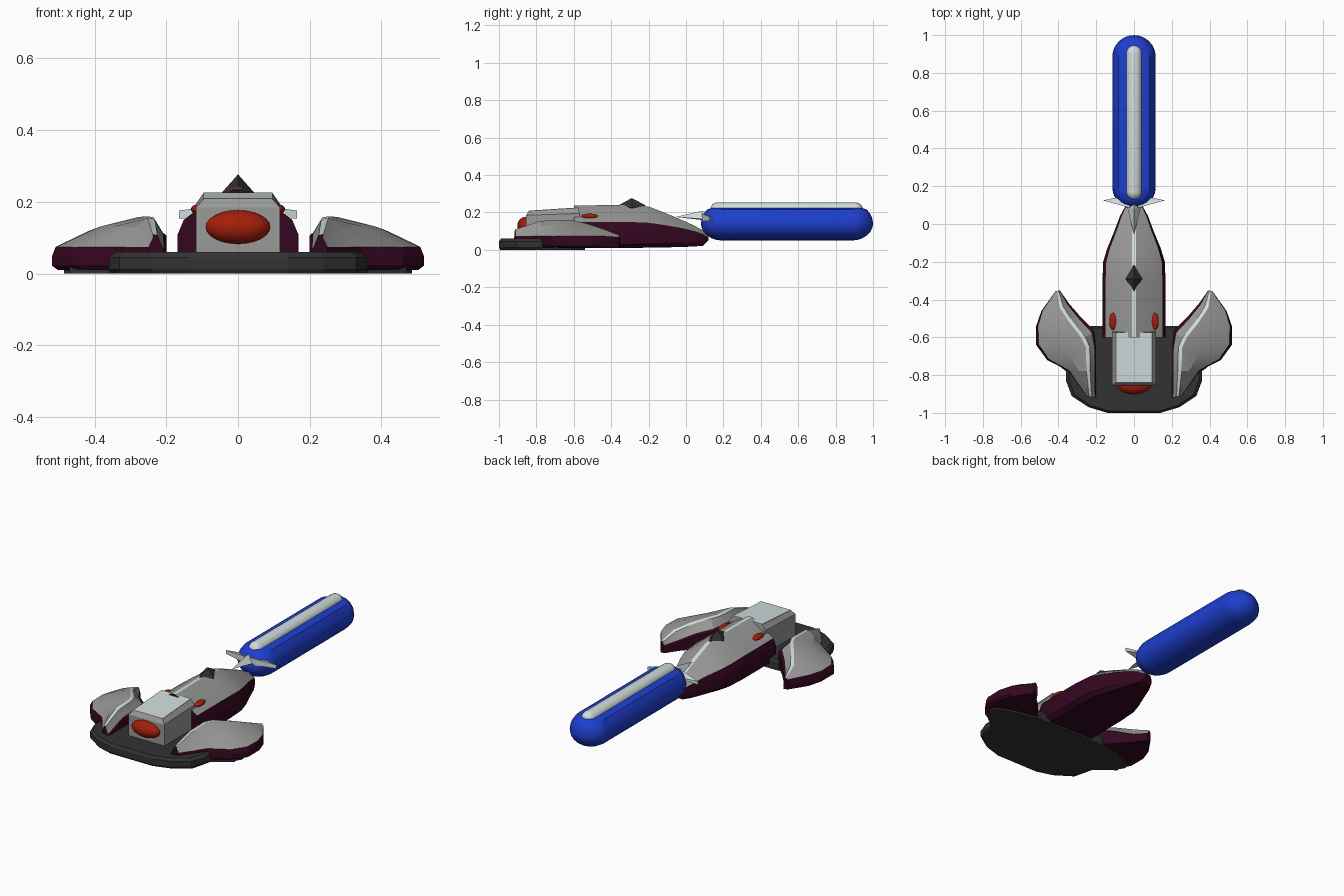
import bpy, bmesh, math
from mathutils import Vector

if "Cube" in bpy.data.objects:
    bpy.data.objects.remove(bpy.data.objects["Cube"])


def material(name, rgb):
    m = bpy.data.materials.new(name)
    m.diffuse_color = (*rgb, 1)
    m.use_nodes = True
    m.node_tree.nodes["Principled BSDF"].inputs["Base Color"].default_value = m.diffuse_color
    return m


LIGHT = material("light grey", (0.64, 0.72, 0.72))
MID = material("mid grey", (0.32, 0.325, 0.31))
MAROON = material("maroon", (0.034, 0.002, 0.014))
DARK = material("dark grey", (0.032, 0.032, 0.032))
BLUE = material("blue", (0.013, 0.048, 0.62))
RED = material("red", (0.37, 0.013, 0.003))


def finish(name, bm, mats, smooth=None):
    bmesh.ops.remove_doubles(bm, verts=bm.verts, dist=0.0002)
    bmesh.ops.recalc_face_normals(bm, faces=bm.faces)
    me = bpy.data.meshes.new(name)
    bm.to_mesh(me)
    bm.free()
    for m in mats:
        me.materials.append(m)
    ob = bpy.data.objects.new(name, me)
    bpy.context.collection.objects.link(ob)
    if smooth:
        bpy.ops.object.select_all(action='DESELECT')
        bpy.context.view_layer.objects.active = ob
        ob.select_set(True)
        bpy.ops.object.shade_smooth_by_angle(angle=math.radians(smooth))
    return ob


def loft(name, rings, mats, bands=None, smooth=None, cap_mat=0):
    """Skin closed rings; bands gives the material of each strip around the ring."""
    bm = bmesh.new()
    vs = [[bm.verts.new(p) for p in r] for r in rings]
    n = len(rings[0])
    for a, b in zip(vs, vs[1:]):
        for i in range(n):
            j = (i + 1) % n
            f = bm.faces.new((a[i], a[j], b[j], b[i]))
            f.material_index = bands[i] if bands else 0
    for r in (vs[0], vs[-1]):
        bm.faces.new(r).material_index = cap_mat
    return finish(name, bm, mats, smooth)


def plate(name, half, levels, mat):
    """Symmetric outline stacked at (z, scale) levels."""
    pts = half + [(-x, y) for x, y in reversed(half)]
    cy = -0.77
    return loft(name, [[(x * s, cy + (y - cy) * s, z) for x, y in pts] for z, s in levels], [mat])


def capsule(name, y0, y1, rx, rz, cz, mat, sides=16, top=9.0, rz_up=None):
    rings = []
    for k in range(13):
        a = math.pi * k / 12
        for end in ((0, 1) if k == 6 else (0,) if k < 6 else (1,)):
            y = (y1 - rx if end else y0 + rx) - rx * math.cos(a)
            r = max(math.sin(a), 0.01)
            ring = []
            for i in range(sides):
                t = 2 * math.pi * i / sides
                h = (rz_up or rz) if math.sin(t) > 0 else rz
                ring.append((rx * r * math.cos(t), y, min(top, cz + h * r * math.sin(t))))
            rings.append(ring)
    return loft(name, rings, [mat], smooth=35)


def ellipsoid(name, centre, radii, mat):
    bm = bmesh.new()
    bmesh.ops.create_uvsphere(bm, u_segments=20, v_segments=12, radius=1)
    for v in bm.verts:
        v.co = Vector([c + r * q for c, r, q in zip(centre, radii, v.co)])
    return finish(name, bm, [mat], 40)


def hull(name, pts, mat):
    bm = bmesh.new()
    for p in pts:
        bm.verts.new(p)
    bmesh.ops.convex_hull(bm, input=bm.verts)
    return finish(name, bm, [mat])


# Dark skirt: thick front plate and thin wide sole
plate("front_skirt", [(0.14, -1.0), (0.24, -0.97), (0.33, -0.91), (0.36, -0.83),
                      (0.36, -0.76), (0.23, -0.70), (0.23, -0.54)],
      [(0.0, 0.97), (0.012, 1), (0.045, 1), (0.06, 0.955)], DARK)
plate("sole", [(0.14, -0.985), (0.24, -0.955), (0.33, -0.90), (0.36, -0.78), (0.45, -0.71),
               (0.485, -0.65), (0.47, -0.61), (0.36, -0.57), (0.22, -0.54)],
      [(0.0, 1), (0.012, 1)], DARK)

# Side pods: inner edge, ridge, outer edge, ridge height
STATIONS = [((0.20, -0.92), (0.225, -0.915), (0.25, -0.91), 0.11),
            ((0.20, -0.78), (0.232, -0.78), (0.35, -0.775), 0.155),
            ((0.20, -0.66), (0.235, -0.65), (0.46, -0.72), 0.16),
            ((0.21, -0.565), (0.258, -0.60), (0.518, -0.64), 0.158),
            ((0.28, -0.495), (0.318, -0.525), (0.518, -0.54), 0.14),
            ((0.345, -0.42), (0.374, -0.44), (0.49, -0.46), 0.112),
            ((0.392, -0.352), (0.399, -0.354), (0.415, -0.355), 0.078)]


def pod_ring(inner, ridge, outer, z, side):
    i, r, o = Vector(inner), Vector(ridge), Vector(outer)
    strip = r.lerp(o, min(0.5, 0.02 / (o - r).length))
    mid = r.lerp(o, 0.5)
    rim = r.lerp(o, 0.95)
    zr = min(0.075, z - 0.01)
    zi = max(0.05, z - 0.05)
    prof = [(i, 0.01), (i, zi - 0.004), (i.lerp(r, 0.3), zi + 0.006), (r, z - 0.003), (strip, z),
            (mid, (z + zr) / 2 + 0.014 * (z - 0.07) / 0.09), (rim, zr), (o, 0.05), (o, 0.022),
            (r.lerp(o, 0.92), 0.01)]
    return [(side * p.x, p.y, h) for p, h in prof]


for side, label in ((1, "right"), (-1, "left")):
    loft(label + "_pod", [pod_ring(*s, side) for s in STATIONS], [MAROON, MID, LIGHT],
         [0, 0, 1, 2, 1, 1, 0, 0, 0, 0], smooth=20)
    # Small dark foot under the pod
    hull(label + "_foot", [(side * x, y, z) for x, y in ((0.43, -0.72), (0.47, -0.70), (0.45, -0.66),
                                                         (0.41, -0.68)) for z in (0.0, 0.028)], DARK)

# Fuselage: y, half width, bottom, shoulder, seam, top
BODY = [(-0.60, 0.168, 0.01, 0.11, 0.15, 0.237), (-0.32, 0.168, 0.01, 0.105, 0.15, 0.241),
        (-0.20, 0.163, 0.012, 0.10, 0.145, 0.232), (-0.13, 0.142, 0.013, 0.10, 0.135, 0.205),
        (-0.04, 0.105, 0.015, 0.09, 0.12, 0.168), (0.04, 0.075, 0.018, 0.08, 0.10, 0.132),
        (0.09, 0.048, 0.022, 0.07, 0.085, 0.105), (0.12, 0.018, 0.05, 0.06, 0.065, 0.07)]


def body_ring(y, w, zb, zs, zm, zt):
    half = [(0.85 * w, zb), (w, zb + 0.02), (w, zs), (0.9 * w, zm),
            (0.5 * w, zm + 0.56 * (zt - zm)), (min(0.011, 0.3 * w), zt)]
    return [(x, y, z) for x, z in half] + [(-x, y, z) for x, z in reversed(half)]


loft("fuselage", [body_ring(*b) for b in BODY], [MAROON, MID, LIGHT],
     [0, 0, 0, 1, 1, 2, 1, 1, 0, 0, 0, 0], smooth=20)

# Cabin box with chamfered roof and light top panel
box = [[(s * x, y, z) for s, x, y, z in
        ((-1, w, yf, zf), (1, w, yf, zf), (1, w, yb, zb), (-1, w, yb, zb))]
       for w, yf, yb, zf, zb in ((0.117, -0.855, -0.57, 0.05, 0.05),
                                 (0.117, -0.855, -0.57, 0.185, 0.195),
                                 (0.096, -0.84, -0.575, 0.208, 0.225))]
loft("cabin", box, [MID], None)
top = [Vector(p) for p in box[2]]
loft("cabin_roof", [[p + Vector((0, 0, d)) for p in top] for d in (-0.002, 0.002)], [LIGHT])

# Red lamps
ellipsoid("front_lamp", (0, -0.855, 0.13), (0.09, 0.047, 0.047), RED)
for s, label in ((1, "right"), (-1, "left")):
    ellipsoid(label + "_lamp", (s * 0.11, -0.515, 0.18), (0.021, 0.046, 0.014), RED)

# Dark gem on the spine
hull("spine_gem", [(0, -0.29, 0.277), (0, -0.29, 0.19), (0, -0.362, 0.238), (0, -0.215, 0.238),
                   (0.046, -0.29, 0.225), (-0.046, -0.29, 0.225)], DARK)

# Star-shaped guard at the blade root
hull("guard_spike", [(0, -0.055, 0.176), (0.036, 0.09, 0.165), (-0.036, 0.09, 0.165),
                     (0, 0.08, 0.208), (0, 0.145, 0.20), (0, 0.13, 0.155)], LIGHT)
for s, label in ((1, "right"), (-1, "left")):
    hull(label + "_guard", [(s * x, y, z) for x, y, z in
                            ((0.165, 0.125, 0.176), (0.165, 0.125, 0.154), (0.02, 0.155, 0.178),
                             (0.02, 0.085, 0.155), (0.02, 0.085, 0.195), (0.07, 0.10, 0.155),
                             (0.07, 0.10, 0.178))], LIGHT)

# Blade tank with flattened top, and its upper rail
capsule("blade", 0.08, 1.0, 0.115, 0.09, 0.14, BLUE, top=0.224, rz_up=0.108)
capsule("upper_rail", 0.13, 0.945, 0.041, 0.036, 0.218, LIGHT)
